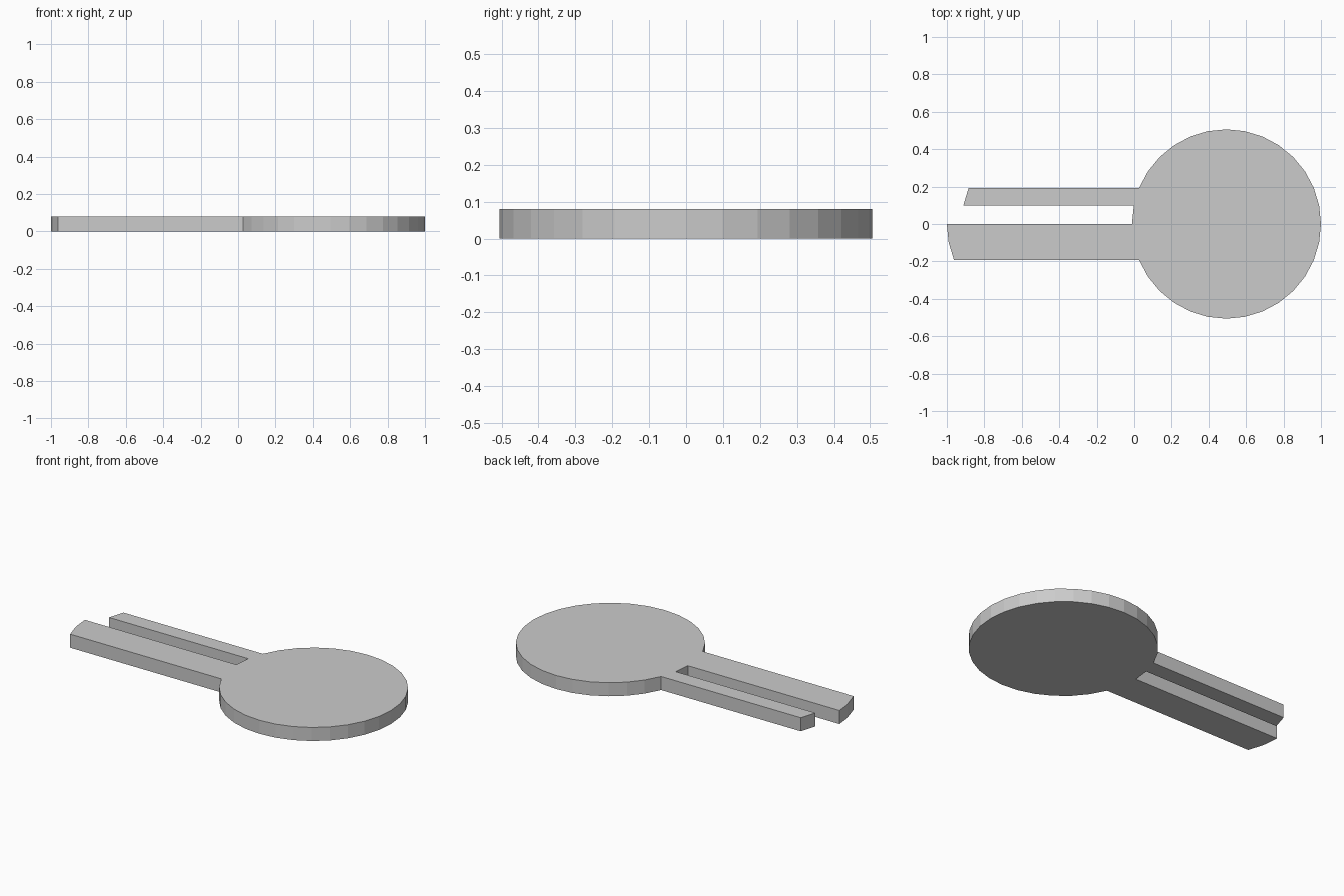
import bpy, bmesh, math

if "Cube" in bpy.data.objects:
    bpy.data.objects.remove(bpy.data.objects["Cube"])

SIDES, RADIUS, CENTRE_X, HEIGHT = 32, 0.506, 0.494, 0.08


def rim(k, shift=0.0):
    a = 2 * math.pi * k / SIDES
    return (CENTRE_X + RADIUS * math.cos(a) - shift, RADIUS * math.sin(a))


def prong(first, last, length):
    # rim stretch pushed out along -x, keeping its faceted end
    ks = range(first, last + 1)
    return [rim(first)] + [rim(k, length) for k in ks] + [rim(last)]


# Outline: round bow interrupted by a narrow and a wide prong
outline = [rim(k) for k in range(14)]
outline += prong(14, 15, 0.91)
outline += prong(16, 18, 0.988)
outline += [rim(k) for k in range(19, SIDES)]

# Solid plate
bm = bmesh.new()
base = bm.faces.new([bm.verts.new((x, y, 0)) for x, y in outline])
top = bmesh.ops.extrude_face_region(bm, geom=[base], use_keep_orig=True)["geom"]
bmesh.ops.translate(bm, vec=(0, 0, HEIGHT),
                    verts=[v for v in top if isinstance(v, bmesh.types.BMVert)])
bmesh.ops.recalc_face_normals(bm, faces=bm.faces[:])

mesh = bpy.data.meshes.new("round_plate_with_prongs")
bm.to_mesh(mesh)
bm.free()
plate = bpy.data.objects.new("round_plate_with_prongs", mesh)
bpy.context.collection.objects.link(plate)
